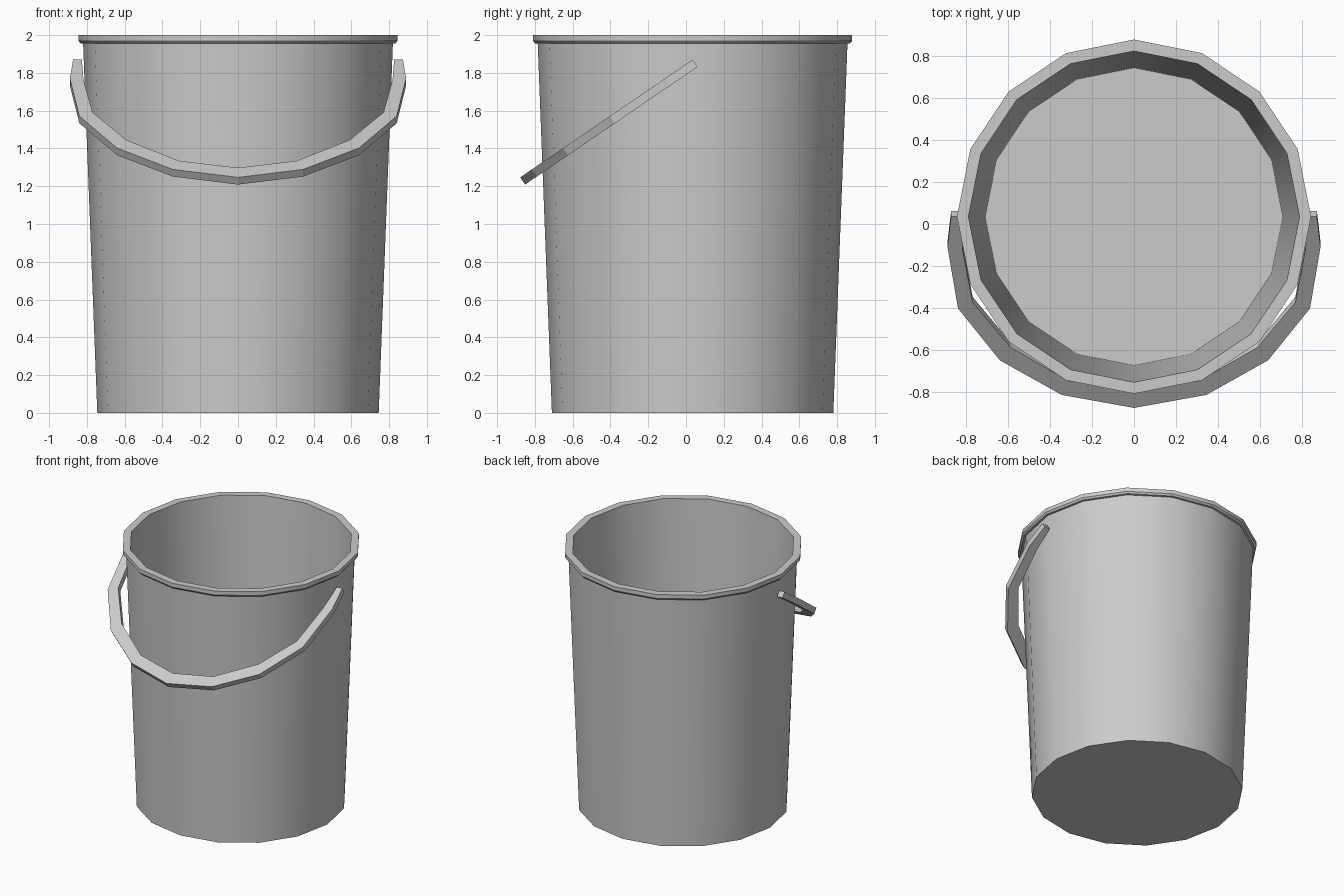
import bpy, math
from mathutils import Vector

if "Cube" in bpy.data.objects:
    bpy.data.objects.remove(bpy.data.objects["Cube"])

CY = 0.035  # bucket axis offset in y
SIDES = 16


def make_object(name, verts, faces):
    mesh = bpy.data.meshes.new(name)
    mesh.from_pydata(verts, [], faces)
    mesh.update()
    obj = bpy.data.objects.new(name, mesh)
    bpy.context.collection.objects.link(obj)
    return obj


# Bucket: tapered wall, rolled rim, inner wall and floor, turned as one profile (radius, z)
profile = [(0.745, 0), (0.82, 1.955), (0.835, 1.957), (0.845, 1.97),
           (0.845, 2.0), (0.79, 2.0), (0.71, 0.03)]
verts = [(r * math.cos(2 * math.pi * i / SIDES),
          CY + r * math.sin(2 * math.pi * i / SIDES), z)
         for r, z in profile for i in range(SIDES)]
faces = []
for k in range(len(profile) - 1):
    for i in range(SIDES):
        j = (i + 1) % SIDES
        a, b = k * SIDES, (k + 1) * SIDES
        faces.append((a + i, a + j, b + j, b + i))
last = (len(profile) - 1) * SIDES
faces.append(tuple(reversed(range(SIDES))))        # underside
faces.append(tuple(last + i for i in range(SIDES)))  # inside floor
bucket = make_object("bucket", verts, faces)
bpy.context.view_layer.objects.active = bucket
bucket.select_set(True)
bpy.ops.object.shade_smooth_by_angle(angle=math.radians(30))
bucket.select_set(False)

# Handle: flat half hoop, (x, distance along the tilted plane) for both edges
outer = [(0.873, 0), (0.89, 0.175), (0.84, 0.53), (0.64, 0.83), (0.345, 1.03), (0, 1.105)]
inner = [(0.827, 0), (0.818, 0.19), (0.77, 0.495), (0.59, 0.755), (0.31, 0.95), (0, 1.015)]


def mirrored(points):
    return points + [(-x, u) for x, u in reversed(points[:-1])]


start = Vector((0, 0.035, 1.87))
along = Vector((0, -0.826, -0.564)).normalized()
down = Vector((0, 0.564, -0.826)).normalized() * 0.046
verts = []
for (xo, uo), (xi, ui) in zip(mirrored(outer), mirrored(inner)):
    po = start + along * uo + Vector((xo, 0, 0))
    pi = start + along * ui + Vector((xi, 0, 0))
    verts += [po, pi, pi + down, po + down]
n = len(verts) // 4
faces = [(0, 1, 2, 3), tuple(4 * (n - 1) + c for c in (3, 2, 1, 0))]
for k in range(n - 1):
    for c in range(4):
        d = (c + 1) % 4
        faces.append((4 * k + d, 4 * k + c, 4 * k + 4 + c, 4 * k + 4 + d))
handle = make_object("handle", verts, faces)

# Consistent outward normals on the handle
import bmesh
bm = bmesh.new()
bm.from_mesh(handle.data)
bmesh.ops.recalc_face_normals(bm, faces=bm.faces)
bm.to_mesh(handle.data)
bm.free()
